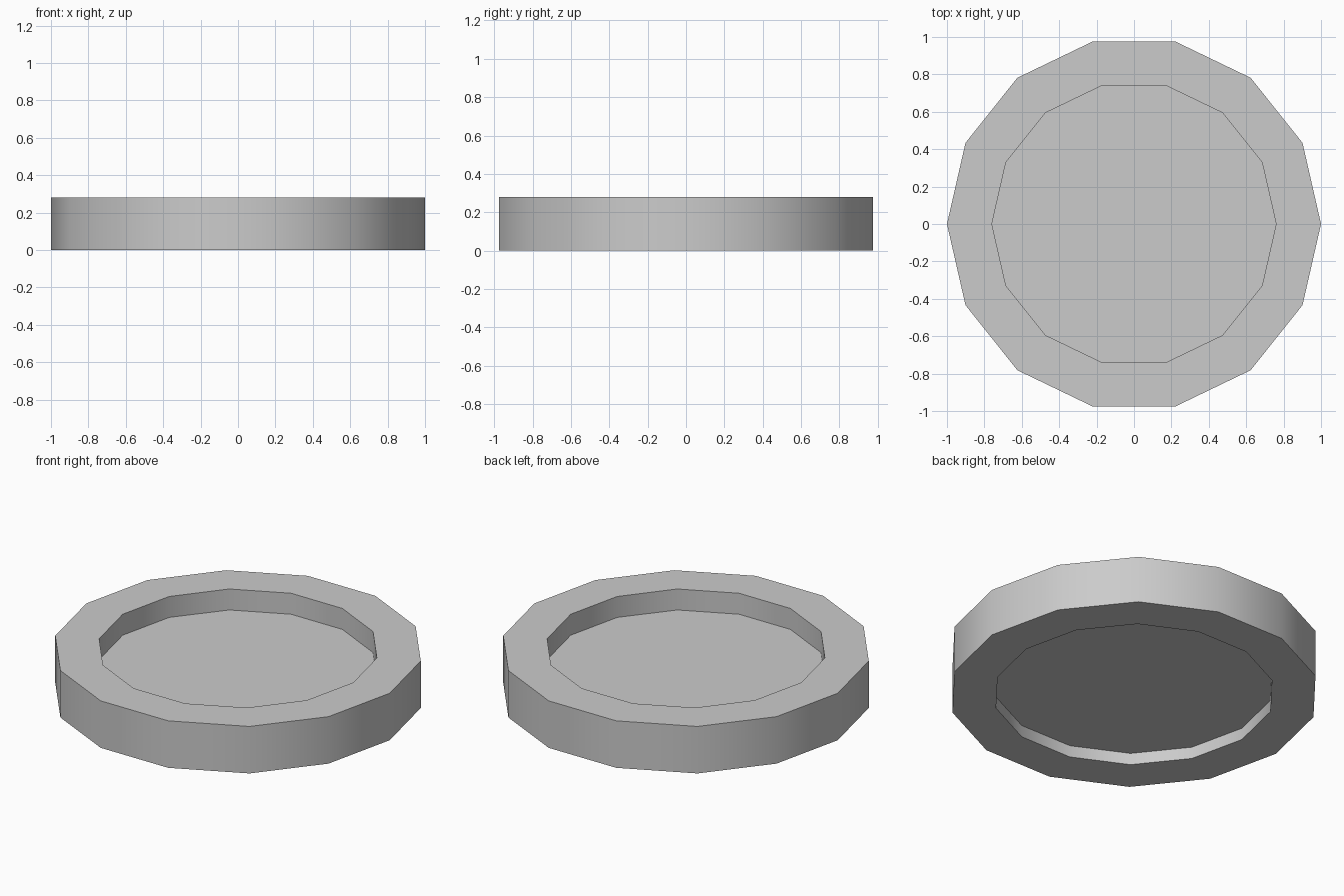
import bpy, bmesh, math

if "Cube" in bpy.data.objects:
    bpy.data.objects.remove(bpy.data.objects["Cube"])

SIDES = 14


def lathe(name, profile, closed):
    """Spin an (r, z) profile around z; open profiles get capped ends."""
    bm = bmesh.new()
    rings = []
    for r, z in profile:
        rings.append([bm.verts.new((r * math.cos(2 * math.pi * i / SIDES),
                                    r * math.sin(2 * math.pi * i / SIDES), z))
                      for i in range(SIDES)])
    count = len(rings)
    for k in range(count if closed else count - 1):
        a, b = rings[k], rings[(k + 1) % count]
        for i in range(SIDES):
            j = (i + 1) % SIDES
            bm.faces.new((a[i], a[j], b[j], b[i]))
    if not closed:
        bm.faces.new(rings[0])
        bm.faces.new(rings[-1])
    bmesh.ops.recalc_face_normals(bm, faces=bm.faces)
    mesh = bpy.data.meshes.new(name)
    bm.to_mesh(mesh)
    bm.free()
    obj = bpy.data.objects.new(name, mesh)
    bpy.context.collection.objects.link(obj)
    bpy.ops.object.select_all(action='DESELECT')
    obj.select_set(True)
    bpy.context.view_layer.objects.active = obj
    bpy.ops.object.shade_smooth_by_angle(angle=math.radians(30))
    return obj


# Outer rim with square cross-section
lathe("rim", [(1.0, 0), (1.0, 0.28), (0.76, 0.28), (0.76, 0)], True)

# Recessed plate seated in the rim
lathe("plate", [(0.77, 0.07), (0.77, 0.155)], False)
